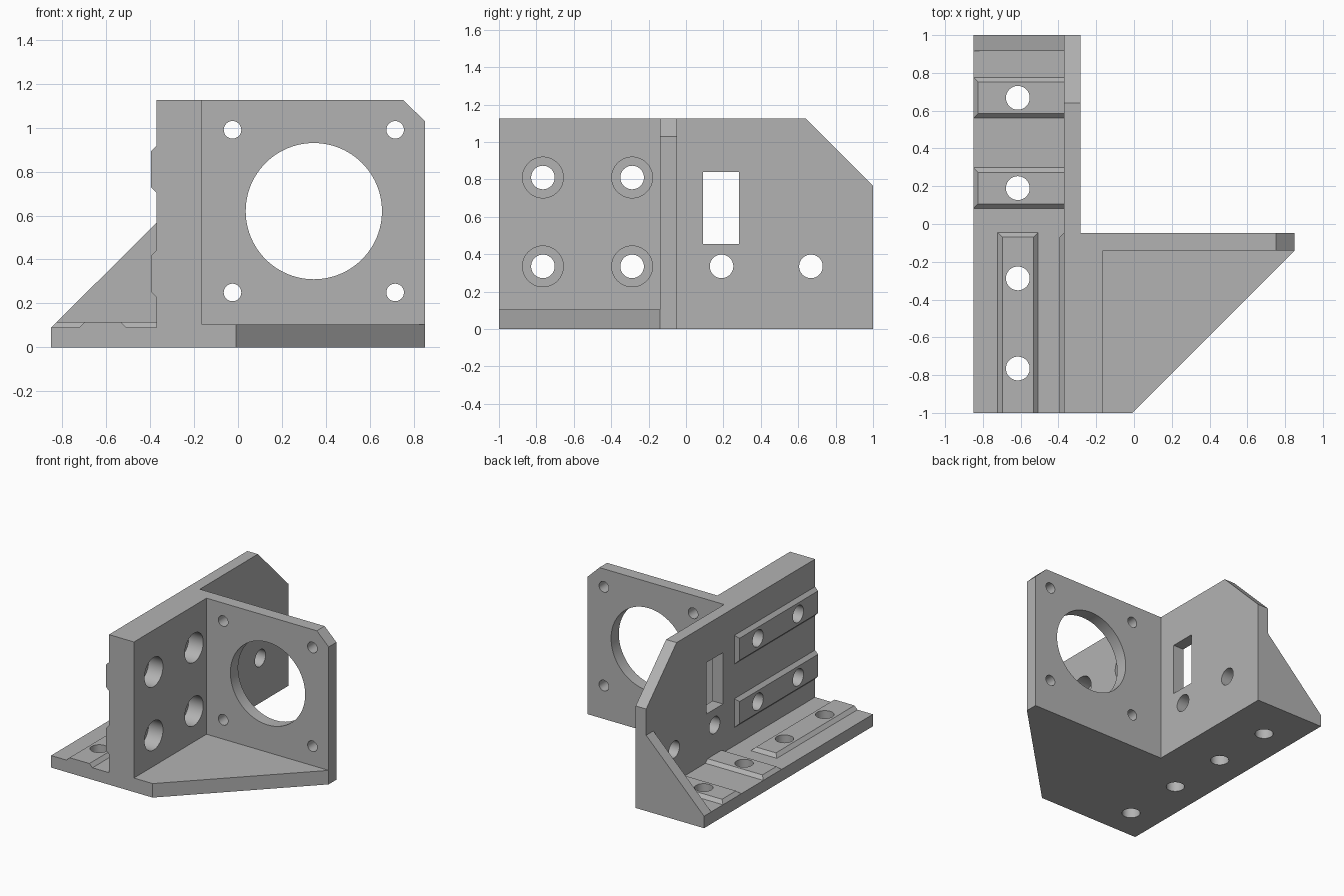
import bpy, bmesh, math
from mathutils import Vector

cube = bpy.data.objects.get("Cube")
if cube:
    bpy.data.objects.remove(cube, do_unlink=True)

grey = bpy.data.materials.new("light grey")
grey.use_nodes = True
grey.diffuse_color = (0.45, 0.45, 0.45, 1)
grey.node_tree.nodes["Principled BSDF"].inputs["Base Color"].default_value = (0.45, 0.45, 0.45, 1)


def place(axis, a, b, d):
    """Put profile point (a, b) at depth d along the given axis."""
    return Vector({"x": (d, a, b), "y": (a, d, b), "z": (a, b, d)}[axis])


def loft(name, axis, low, high, d0, d1):
    """Solid between two matching profiles."""
    bm = bmesh.new()
    first = [bm.verts.new(place(axis, a, b, d0)) for a, b in low]
    last = [bm.verts.new(place(axis, a, b, d1)) for a, b in high]
    bm.faces.new(first)
    bm.faces.new(last)
    n = len(first)
    for i in range(n):
        j = (i + 1) % n
        bm.faces.new((first[i], first[j], last[j], last[i]))
    bmesh.ops.recalc_face_normals(bm, faces=bm.faces)
    mesh = bpy.data.meshes.new(name)
    bm.to_mesh(mesh)
    bm.free()
    mesh.materials.append(grey)
    obj = bpy.data.objects.new(name, mesh)
    bpy.context.collection.objects.link(obj)
    return obj


def prism(name, axis, profile, d0, d1):
    return loft(name, axis, profile, profile, d0, d1)


def rect(a0, a1, b0, b1):
    return [(a0, b0), (a1, b0), (a1, b1), (a0, b1)]


def circle(a, b, r, n=64):
    return [(a + r * math.cos(math.tau * i / n), b + r * math.sin(math.tau * i / n)) for i in range(n)]


def cut(obj, axis, profiles, d0, d1):
    """Cut each profile through the part, then shade it."""
    bpy.ops.object.select_all(action="DESELECT")
    bpy.context.view_layer.objects.active = obj
    obj.select_set(True)
    for profile in profiles:
        cutter = prism("cutter", axis, profile, d0, d1)
        cutter.hide_render = True
        mod = obj.modifiers.new("cut", "BOOLEAN")
        mod.operation = "DIFFERENCE"
        mod.solver = "EXACT"
        mod.object = cutter
        bpy.ops.object.modifier_apply(modifier=mod.name)
        bpy.data.objects.remove(cutter, do_unlink=True)
    bpy.ops.object.shade_smooth_by_angle(angle=math.radians(30))


BOLT = 0.063
HEIGHT = 1.125
BEVEL = 0.025
FRONT_Y = (-0.765, -0.288)
REAR_Y = (0.19, 0.668)
ROW_Z = (0.335, 0.81)
FOOT_X = -0.615

# Long upright wall with bolt holes and belt slot
wall = prism("side_wall", "x", [(-1, 0), (1, 0), (1, 0.765), (0.64, HEIGHT), (-1, HEIGHT)], -0.37, -0.283)
wall_holes = [circle(y, z, BOLT) for y in FRONT_Y for z in ROW_Z]
cut(wall, "x", wall_holes + [circle(y, ROW_Z[0], BOLT) for y in REAR_Y]
    + [rect(0.09, 0.283, 0.455, 0.84)], -0.6, 0)

# Thick front pad whose wide holes form the counterbores
pad = prism("wall_pad", "x", rect(-1, -0.14, 0, HEIGHT), -0.283, -0.163)
cut(pad, "x", [circle(y, z, 0.109) for y in FRONT_Y for z in ROW_Z], -0.4, 0)

# Motor plate with one clipped corner
plate = prism("motor_plate", "y", [(-0.283, 0), (0.85, 0), (0.85, 1.03), (0.752, HEIGHT), (-0.283, HEIGHT)],
              -0.14, -0.048)
screws = [circle(x, z, 0.04, 32) for x in (-0.025, 0.715) for z in (0.25, 0.99)]
cut(plate, "y", [circle(0.345, 0.62, 0.31, 96)] + screws, -0.4, 0.2)

# Tapered floor in front of the motor plate
prism("floor_web", "z", [(-0.163, -1), (-0.008, -1), (0.85, -0.14), (-0.163, -0.14)], 0, 0.105)

# Mounting foot
foot = prism("foot", "z", rect(-0.85, -0.37, -1, 1), 0, 0.09)
cut(foot, "z", [circle(FOOT_X, y, BOLT) for y in FRONT_Y + REAR_Y], -0.2, 0.4)

# Lengthwise locating rib on the foot
rib = loft("foot_rib_long", "z", rect(-0.722, -0.507, -1, -0.045),
           rect(-0.722 + BEVEL, -0.507 - BEVEL, -1, -0.045 - BEVEL), 0.09, 0.115)
cut(rib, "z", [circle(FOOT_X, y, BOLT) for y in FRONT_Y], -0.2, 0.4)

# Crosswise locating ribs on the foot
for i, y in enumerate(REAR_Y):
    rib = loft(f"foot_rib_cross_{i + 1}", "z", rect(-0.85, -0.37, y - 0.108, y + 0.108),
               rect(-0.85 + BEVEL, -0.37, y - 0.108 + BEVEL, y + 0.108 - BEVEL), 0.09, 0.115)
    cut(rib, "z", [circle(FOOT_X, y, BOLT)], -0.2, 0.4)

# Locating ribs on the outer side of the wall
for i, z in enumerate(ROW_Z):
    rib = loft(f"wall_rib_{i + 1}", "x", rect(-1, -0.045, z - 0.108, z + 0.108),
               rect(-1, -0.045 - BEVEL, z - 0.108 + BEVEL, z + 0.108 - BEVEL), -0.37, -0.395)
    cut(rib, "x", [circle(y, z, BOLT) for y in FRONT_Y], -0.6, 0)

# Triangular gusset at the back end
prism("gusset", "y", [(-0.85, 0.09), (-0.37, 0.09), (-0.37, 0.568)], 0.915, 1)
